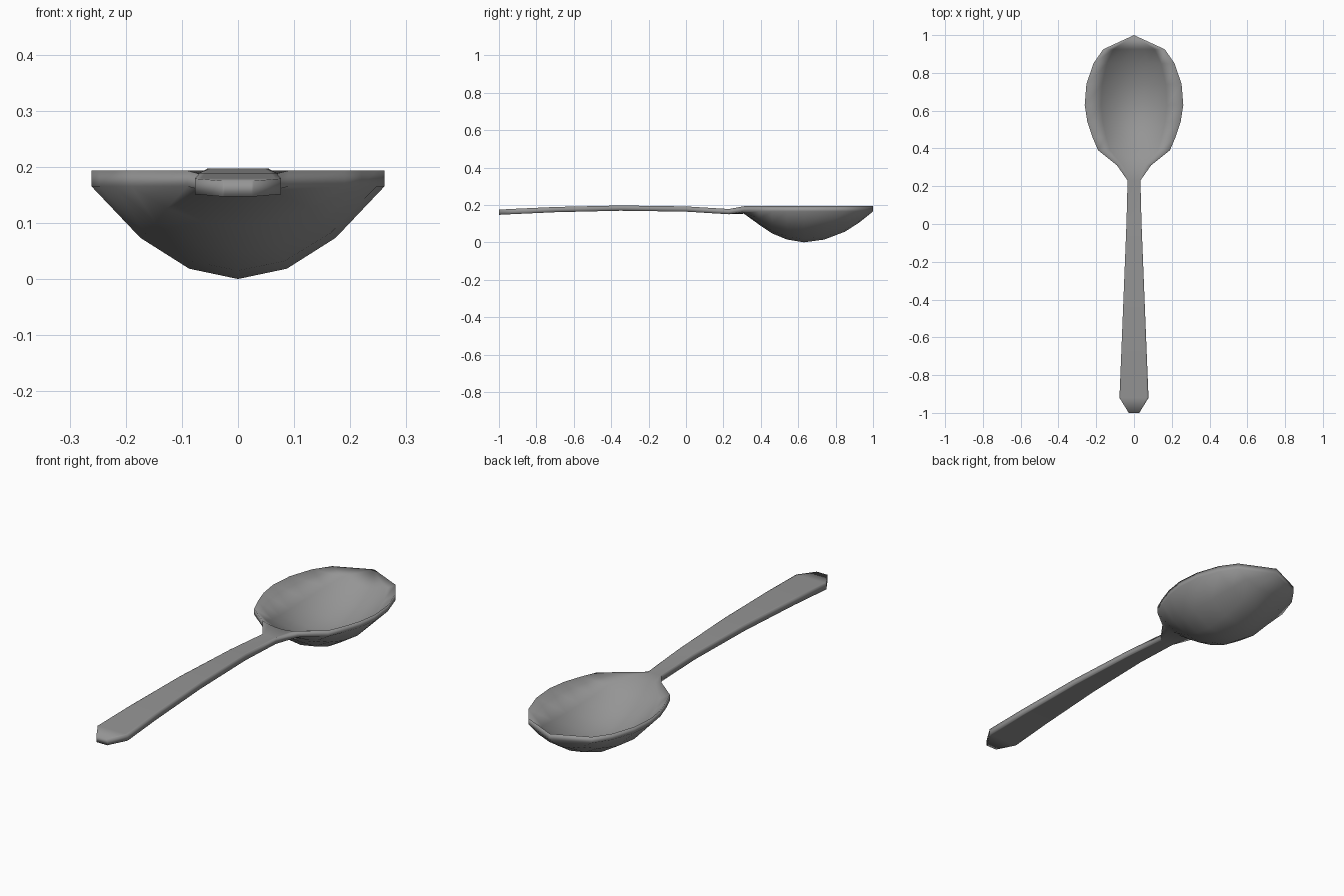
import bpy
import bmesh

THICKNESS = 0.028
RIM = 0.165

cube = bpy.data.objects.get("Cube")
if cube:
    bpy.data.objects.remove(cube)

steel = bpy.data.materials.new("grey steel")
steel.use_nodes = True
colour = (0.3, 0.3, 0.3, 1)
steel.diffuse_color = colour
steel.node_tree.nodes["Principled BSDF"].inputs["Base Color"].default_value = colour

# Handle stations: y, half width, underside height
handle = [
    (-1.0, 0.028, 0.147), (-0.92, 0.077, 0.151), (-0.7, 0.068, 0.161),
    (-0.35, 0.054, 0.169), (0.0, 0.04, 0.164), (0.23, 0.034, 0.15),
]
# Bowl stations: y, half width, depth below the rim
bowl = [
    (0.31, 0.09, 0.012), (0.39, 0.19, 0.07), (0.46, 0.22, 0.117),
    (0.54, 0.247, 0.15), (0.63, 0.261, 0.165), (0.74, 0.252, 0.15),
    (0.85, 0.215, 0.108), (0.925, 0.163, 0.06), (1.0, 0.0, 0.0),
]

bm = bmesh.new()
rows = []

# Flat handle with narrow edge strips
for y, half, z in handle:
    rows.append([bm.verts.new((half * t, y, z))
                 for t in (-1, -0.86, -0.4, 0, 0.4, 0.86, 1)])

# Bowl with a parabolic cross-section
for y, half, depth in bowl:
    rows.append([bm.verts.new((half * i / 3, y, RIM - depth * (1 - (i / 3) ** 2)))
                 for i in range(-3, 4)])

for a, b in zip(rows, rows[1:]):
    for i in range(6):
        bm.faces.new((a[i], a[i + 1], b[i + 1], b[i]))

# Close the bowl tip, then thicken the sheet straight up
bmesh.ops.remove_doubles(bm, verts=bm.verts[:], dist=0.0005)
raised = bmesh.ops.extrude_face_region(bm, geom=bm.faces[:], use_keep_orig=True)
bmesh.ops.translate(bm, vec=(0, 0, THICKNESS),
                    verts=[v for v in raised["geom"] if isinstance(v, bmesh.types.BMVert)])
bmesh.ops.recalc_face_normals(bm, faces=bm.faces[:])
for face in bm.faces:
    face.smooth = True

mesh = bpy.data.meshes.new("spoon")
bm.to_mesh(mesh)
bm.free()
mesh.materials.append(steel)
spoon = bpy.data.objects.new("spoon", mesh)
bpy.context.collection.objects.link(spoon)
